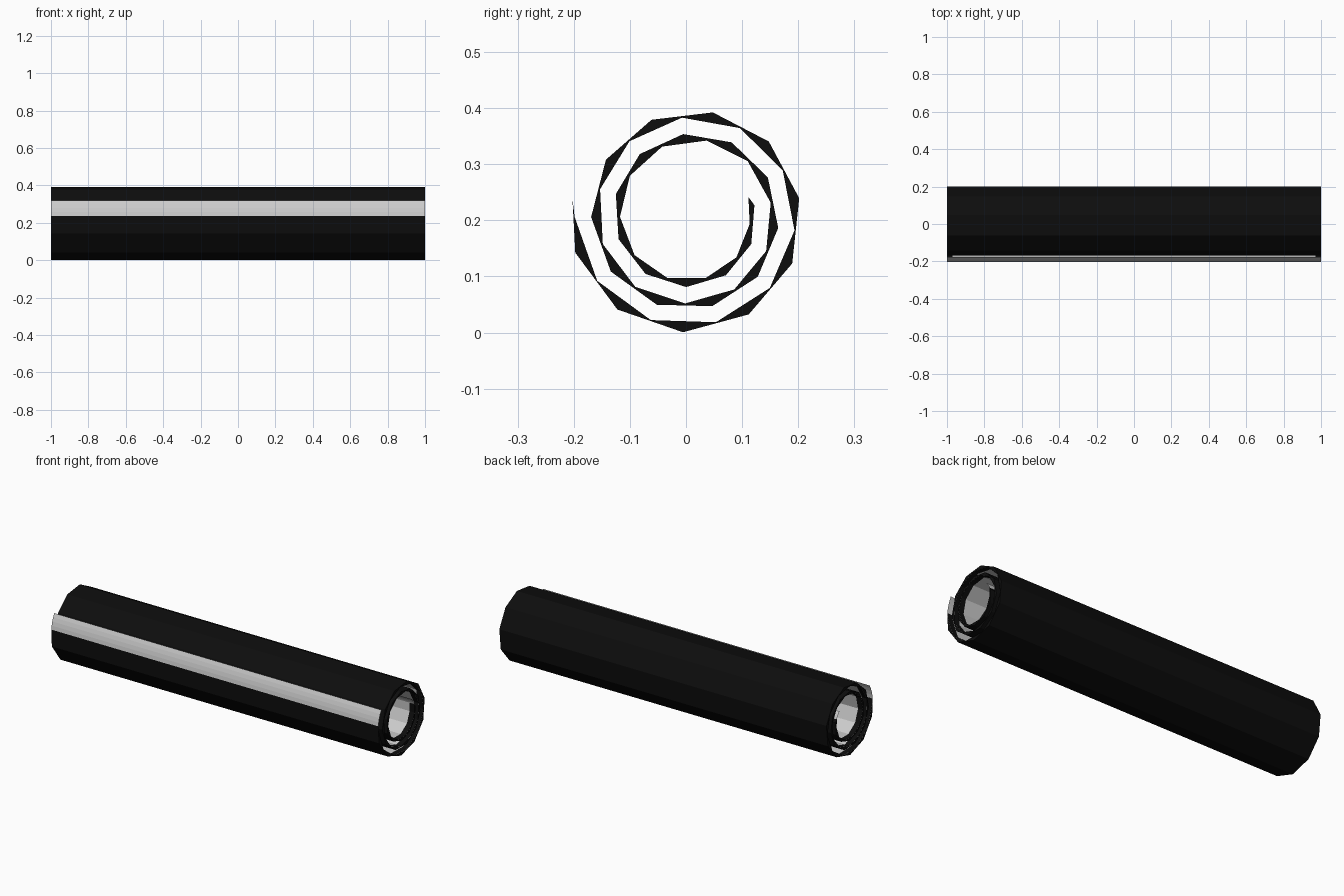
import bpy, math

if "Cube" in bpy.data.objects:
    bpy.data.objects.remove(bpy.data.objects["Cube"])

CY, CZ = 0.008, 0.208         # spiral centre
A0, A1 = 41.0, -931.0         # sheet start / end angle
B0, B1 = 18.0, -908.0         # dark backing start / end angle
N = 27                        # facets along the roll
STEP = (B1 - B0) / N


def pt(a, off=0.0):
    r = 0.106 + (0.215 - 0.106) * (a - A0) / (A1 - A0) + off
    t = math.radians(a)
    return (CY + r * math.cos(t), CZ + r * math.sin(t))


def material(name, c):
    m = bpy.data.materials.new(name)
    m.diffuse_color = (c, c, c, 1)
    m.use_nodes = True
    m.node_tree.nodes["Principled BSDF"].inputs["Base Color"].default_value = m.diffuse_color
    return m


def make(name, verts, faces, mat=None):
    me = bpy.data.meshes.new(name)
    me.from_pydata(verts, [], faces)
    me.update()
    ob = bpy.data.objects.new(name, me)
    bpy.context.collection.objects.link(ob)
    if mat:
        me.materials.append(mat)
    return ob


def strip(name, line, x0, x1, mat=None, flip=False):
    n = len(line)
    verts = [(x0, y, z) for y, z in line] + [(x1, y, z) for y, z in line]
    faces = [(i, i + 1, n + i + 1, n + i) for i in range(n - 1)]
    if flip:
        faces = [f[::-1] for f in faces]
    return make(name, verts, faces, mat)


black = material("black", 0.004)

# staggered polylines: outer backing and inner paper
outer = [pt(B0)] + [pt(B0 + STEP * (k + 0.25), 0.006) for k in range(N)] + [pt(B1)]
inner = [pt(B0)] + [pt(B0 + STEP * (k + 0.75), -0.005) for k in range(N)] + [pt(B1)]
lead = [pt(A0 + (B0 - A0) * i / 4) for i in range(4)]
tail = [pt(B1 + (A1 - B1) * i / 4) for i in range(1, 5)]

# rolled paper with both loose edges
strip("rolled_paper", lead + inner + tail, -1, 1)
# dark outside of the roll
strip("dark_backing", outer, -1, 1, black)

# dark rims closing each end, with a narrow inner border
m = len(outer)
for side, x in (("left", -1.0), ("right", 1.0)):
    verts = [(x, y, z) for y, z in outer] + [(x, y, z) for y, z in inner]
    faces = []
    for i in range(m - 1):
        faces += [(i, i + 1, m + i), (i + 1, m + i + 1, m + i)]
    if side == "left":
        faces = [f[::-1] for f in faces]
    make(side + "_end_rim", verts, faces, black)
    border = [(CY + (y - CY) * 0.994, CZ + (z - CZ) * 0.994) for y, z in inner]
    xi = x * 0.97
    strip(side + "_inner_border", border, min(x, xi), max(x, xi), black, True)
